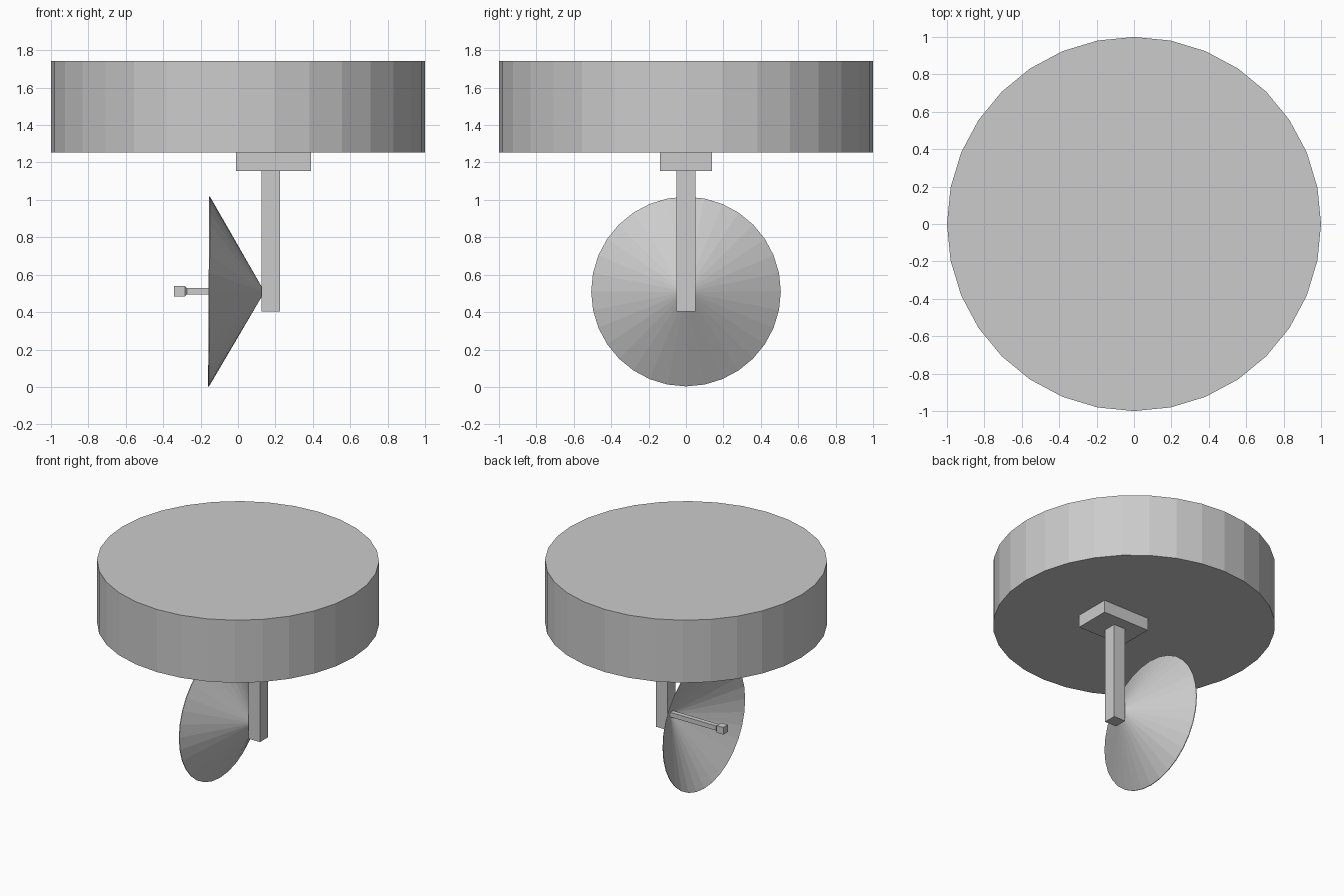
import bpy, bmesh, math
from mathutils import Matrix, Vector

if "Cube" in bpy.data.objects:
    bpy.data.objects.remove(bpy.data.objects["Cube"])


def finish(name, bm):
    bmesh.ops.remove_doubles(bm, verts=bm.verts, dist=1e-5)
    bmesh.ops.recalc_face_normals(bm, faces=bm.faces)
    me = bpy.data.meshes.new(name)
    bm.to_mesh(me)
    bm.free()
    ob = bpy.data.objects.new(name, me)
    bpy.context.collection.objects.link(ob)
    return ob


def box(name, lo, hi):
    lo, hi = Vector(lo), Vector(hi)
    bm = bmesh.new()
    m = Matrix.Translation((lo + hi) / 2) @ Matrix.Diagonal((*(hi - lo), 1))
    bmesh.ops.create_cube(bm, size=1, matrix=m)
    return finish(name, bm)


def lathe_x(name, profile, sides, offset=0.0):
    """Revolve (x, radius) points around the x axis."""
    bm = bmesh.new()
    rings = []
    for x, r in profile:
        angles = [offset + 2 * math.pi * i / sides for i in range(sides)]
        if r == 0:
            rings.append([bm.verts.new((x, 0, 0))] * sides)
        else:
            rings.append([bm.verts.new((x, r * math.sin(a), r * math.cos(a))) for a in angles])
    for a, b in zip(rings, rings[1:]):
        for i in range(sides):
            j = (i + 1) % sides
            bm.faces.new(dict.fromkeys((a[i], a[j], b[j], b[i])))
    return finish(name, bm)


# Drum-shaped top
bm = bmesh.new()
bmesh.ops.create_cone(bm, cap_ends=True, segments=32, radius1=1, radius2=1, depth=0.49,
                      matrix=Matrix.Translation((0, 0, 1.497)))
finish("drum", bm)

# Mounting plate and hanging arm
box("mount_plate", (-0.01, -0.14, 1.155), (0.39, 0.14, 1.252))
box("arm", (0.125, -0.05, 0.402), (0.225, 0.05, 1.155))

# Thin hollow conical dish, leaning very slightly
dish = lathe_x("dish", [(0.142, 0), (-0.152, 0.507), (-0.157, 0.507), (0.136, 0)], 32)
dish.location = (0, 0, 0.509)
dish.rotation_euler = (0, math.radians(0.3), 0)

# Square feed rod with a small block at its tip
q = math.sqrt(2)
feed = lathe_x("feed_horn", [(0.14, 0), (0.14, 0.018 * q), (-0.274, 0.018 * q),
                             (-0.284, 0.028 * q), (-0.342, 0.028 * q), (-0.342, 0)],
               4, math.pi / 4)
feed.location = (0, 0, 0.511)
